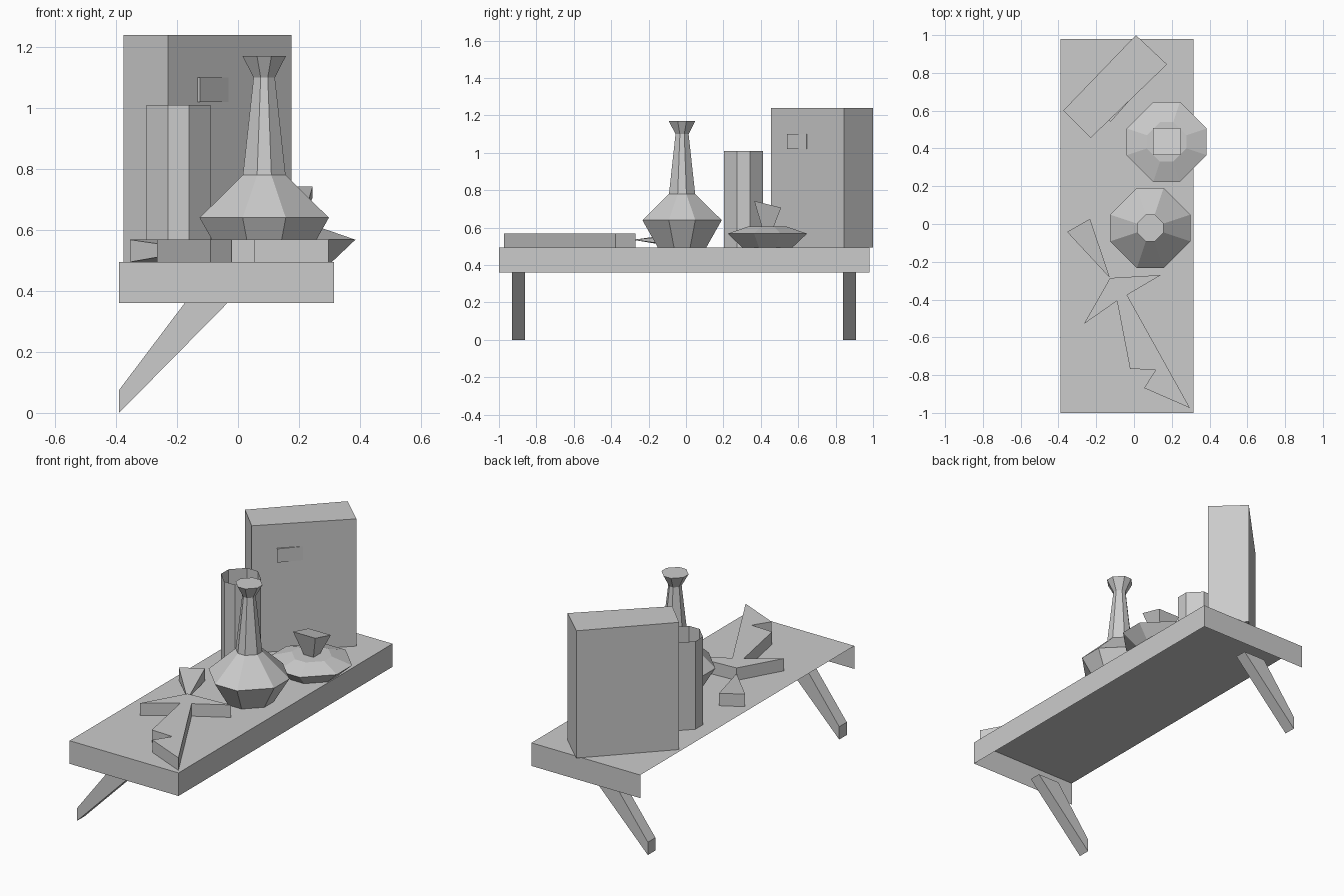
import bpy
import bmesh
from mathutils import Vector

cube = bpy.data.objects.get("Cube")
if cube:
    bpy.data.objects.remove(cube, do_unlink=True)

# One plain colour for everything
grey = bpy.data.materials.new("plain grey")
grey.use_nodes = True
colour = (0.6, 0.6, 0.6, 1)
grey.diffuse_color = colour
grey.node_tree.nodes["Principled BSDF"].inputs["Base Color"].default_value = colour

TOP, UNDER = 0.495, 0.36


def finish(name, bm):
    bmesh.ops.recalc_face_normals(bm, faces=bm.faces)
    mesh = bpy.data.meshes.new(name)
    bm.to_mesh(mesh)
    bm.free()
    mesh.materials.append(grey)
    obj = bpy.data.objects.new(name, mesh)
    bpy.context.collection.objects.link(obj)
    return obj


def loft(name, rings, bottom=True, top=True):
    """Skin a stack of rings that share the same point count."""
    bm = bmesh.new()
    loops = [[bm.verts.new(p) for p in ring] for ring in rings]
    n = len(loops[0])
    for a, b in zip(loops, loops[1:]):
        for i in range(n):
            j = (i + 1) % n
            bm.faces.new((a[i], a[j], b[j], b[i]))
    if bottom:
        bm.faces.new(loops[0][::-1])
    if top:
        bm.faces.new(loops[-1])
    return finish(name, bm)


def prism(name, outline, z0, z1):
    return loft(name, [[(x, y, z) for x, y in outline] for z in (z0, z1)])


def octagon(cx, cy, r, z):
    t = r / 3
    pts = [(r, -t), (r, t), (t, r), (-t, r), (-r, t), (-r, -t), (-t, -r), (t, -r)]
    return [(cx + x, cy + y, z) for x, y in pts]


def vessel(name, cx, cy, profile, **caps):
    return loft(name, [octagon(cx, cy, r, z) for r, z in profile], **caps)


# Shelf: a top with three apron sides, open below and along the wall side
shelf = prism("shelf", [(-0.39, -1), (0.315, -1), (0.315, 0.98), (-0.39, 0.98)], UNDER, TOP)
bm = bmesh.new()
bm.from_mesh(shelf.data)
hidden = [f for f in bm.faces if f.normal.z < -0.9 or f.normal.x < -0.9]
bmesh.ops.delete(bm, geom=hidden, context='FACES')
bm.to_mesh(shelf.data)
bm.free()

# Slanted wall brackets
bracket = [(-0.39, 0.0), (-0.035, UNDER), (-0.175, UNDER), (-0.39, 0.075)]
for name, y0 in (("front_bracket", -0.93), ("back_bracket", 0.84)):
    loft(name, [[(x, y, z) for x, z in bracket] for y in (y0, y0 + 0.07)])

# Upright box turned on the shelf
prism("upright_box", [(-0.23, 0.455), (0.175, 0.845), (0.01, 1.0), (-0.375, 0.6)], TOP, 1.24)

# Small wedge label on the box front
along = Vector((0.405, 0.39, 0)).normalized()
out = Vector((along.y, -along.x, 0))
start = Vector((-0.23, 0.455, 0)) + along * 0.135
wedge = [start, start + out * 0.012, start + along * 0.14 + out * 0.001, start + along * 0.14]
prism("box_label", [p.xy for p in wedge], 1.02, 1.1)

# Vessels
vessel("tall_tube", -0.195, 0.307, [(0.105, TOP), (0.105, 1.01)], bottom=False, top=False)
vessel("bottle", 0.086, -0.021,
       [(0.13, TOP), (0.212, 0.64), (0.07, 0.78), (0.035, 1.1), (0.071, 1.17)], bottom=False)
vessel("low_pot", 0.173, 0.435, [(0.135, TOP), (0.212, 0.568), (0.105, 0.605)], bottom=False)

# Flared square knob with a tilted top
corners = [(-1, -1), (1, -1), (1, 1), (-1, 1)]
loft("pot_knob", [
    [(0.173 + 0.03 * x, 0.437 + 0.03 * y, 0.6) for x, y in corners],
    [(0.173 + 0.072 * x, 0.437 + 0.072 * y, 0.725 - 0.018 * y) for x, y in corners]])

# Flat figure lying on the shelf
figure = [(-0.127, -0.286), (-0.265, -0.529), (-0.09, -0.407), (-0.021, -0.767),
          (0.116, -0.772), (0.053, -0.868), (0.296, -0.974), (-0.037, -0.376), (0.143, -0.27)]
prism("figure_body", figure, TOP, 0.568)

# Pyramid head tapering to the neck
bm = bmesh.new()
end = [(-0.354, -0.042, TOP), (-0.233, 0.027, TOP), (-0.233, 0.027, 0.568), (-0.354, -0.042, 0.568)]
base = [bm.verts.new(p) for p in end]
neck = bm.verts.new((-0.127, -0.286, 0.535))
bm.faces.new(base)
for i in range(4):
    bm.faces.new((base[i], base[(i + 1) % 4], neck))
finish("figure_head", bm)
